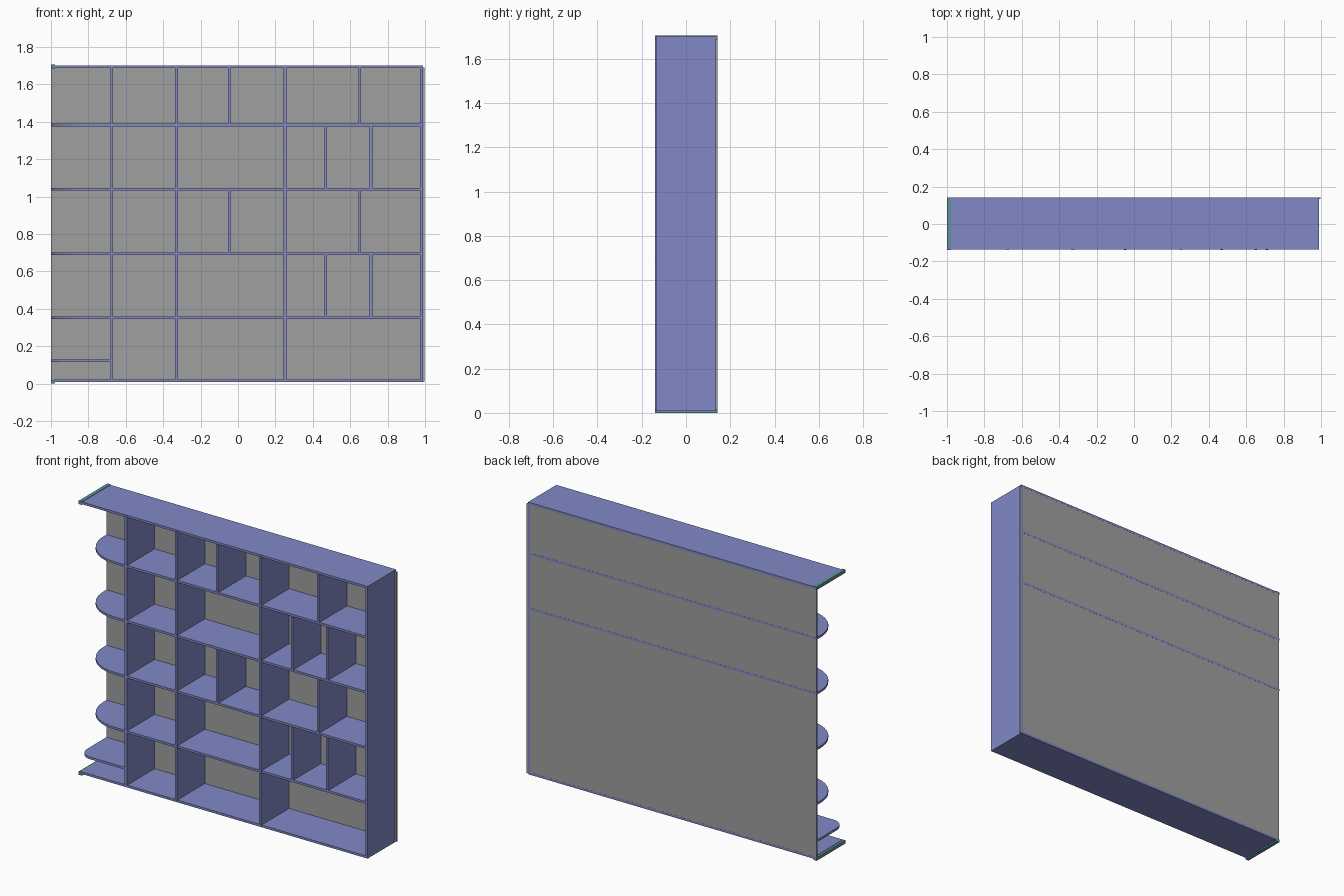
import bpy, bmesh, math

cube = bpy.data.objects.get("Cube")
if cube:
    bpy.data.objects.remove(cube, do_unlink=True)


def material(name, rgb):
    m = bpy.data.materials.new(name)
    m.use_nodes = True
    m.diffuse_color = (*rgb, 1)
    m.node_tree.nodes["Principled BSDF"].inputs["Base Color"].default_value = (*rgb, 1)
    return m


BLUE = material("periwinkle_board", (0.22, 0.25, 0.56))
GREY = material("grey_backing", (0.35, 0.35, 0.35))
TEAL = material("teal_edging", (0.12, 0.29, 0.31))

T = 0.014                    # board thickness
FRONT, BACK = -0.136, 0.14   # board depth
LEFT_END, RIGHT_END = -1.0, 0.974


def slab(name, outline, z0, z1, mat):
    """Extrude a plan outline upwards from z0 to z1."""
    bm = bmesh.new()
    face = bm.faces.new([bm.verts.new((x, y, z0)) for x, y in outline])
    top = bmesh.ops.extrude_face_region(bm, geom=[face])
    verts = [v for v in top["geom"] if isinstance(v, bmesh.types.BMVert)]
    bmesh.ops.translate(bm, verts=verts, vec=(0, 0, z1 - z0))
    bmesh.ops.recalc_face_normals(bm, faces=bm.faces)
    mesh = bpy.data.meshes.new(name)
    bm.to_mesh(mesh)
    bm.free()
    mesh.materials.append(mat)
    ob = bpy.data.objects.new(name, mesh)
    bpy.context.collection.objects.link(ob)
    return ob


def box(name, x0, x1, y0, y1, z0, z1, mat=BLUE):
    return slab(name, [(x0, y0), (x1, y0), (x1, y1), (x0, y1)], z0, z1, mat)


def rounded_shelf(name, x1, z, radius, back=BACK):
    """Shelf whose open end has a rounded front corner."""
    cx, cy = LEFT_END + radius, FRONT + radius
    arc = [(cx - radius * math.sin(a), cy - radius * math.cos(a))
           for a in (math.pi / 2 * i / 12 for i in range(13))]
    outline = [(x1, back), (x1, FRONT)] + arc + [(LEFT_END, back)]
    slab(name, outline, z - T / 2, z + T / 2, BLUE)


# Thin back panel, slightly wider than the carcass
box("back_panel", -1, 0.997, 0.134, 0.1425, 0.012, 1.69, GREY)

# Top, bottom and closed side
box("top_board", -0.985, 0.988, FRONT, 0.143, 1.688, 1.702)
box("bottom_board", -0.985, 0.988, FRONT, 0.143, 0.008, 0.022)
box("side_board", 0.974, 0.988, FRONT, 0.143, 0.008, 1.702)

# Edging on the open ends of the top and bottom boards
for name, z in (("top_edging", 1.695), ("bottom_edging", 0.01)):
    box(name, -1, -0.978, -0.14, 0.143, z - 0.01, z + 0.01, TEAL)

# Long shelves with rounded ends; the upper two show through the back
levels = [0.015, 0.353, 0.695, 1.04, 1.383, 1.695]
for i, z in enumerate(levels[1:-1]):
    rounded_shelf(f"long_shelf_{i + 1}", RIGHT_END, z, 0.24, 0.143 if i > 1 else BACK)
rounded_shelf("low_end_shelf", -0.675, 0.122, 0.08)

# Full-height uprights
for i, x in enumerate((-0.675, -0.329, 0.251)):
    box(f"upright_{i + 1}", x - T / 2, x + T / 2, -0.14, 0.138, 0.016, 1.694)

# Short dividers alternate from row to row
wide, narrow = (-0.046, 0.65), (0.47, 0.711)
for row, places in ((1, narrow), (2, wide), (3, narrow), (4, wide)):
    for side, x in zip(("right", "left"), places):
        box(f"divider_row_{row}_{side}", x - T / 2, x + T / 2, -0.14, 0.138,
            levels[row] + T / 2, levels[row + 1] - T / 2)
